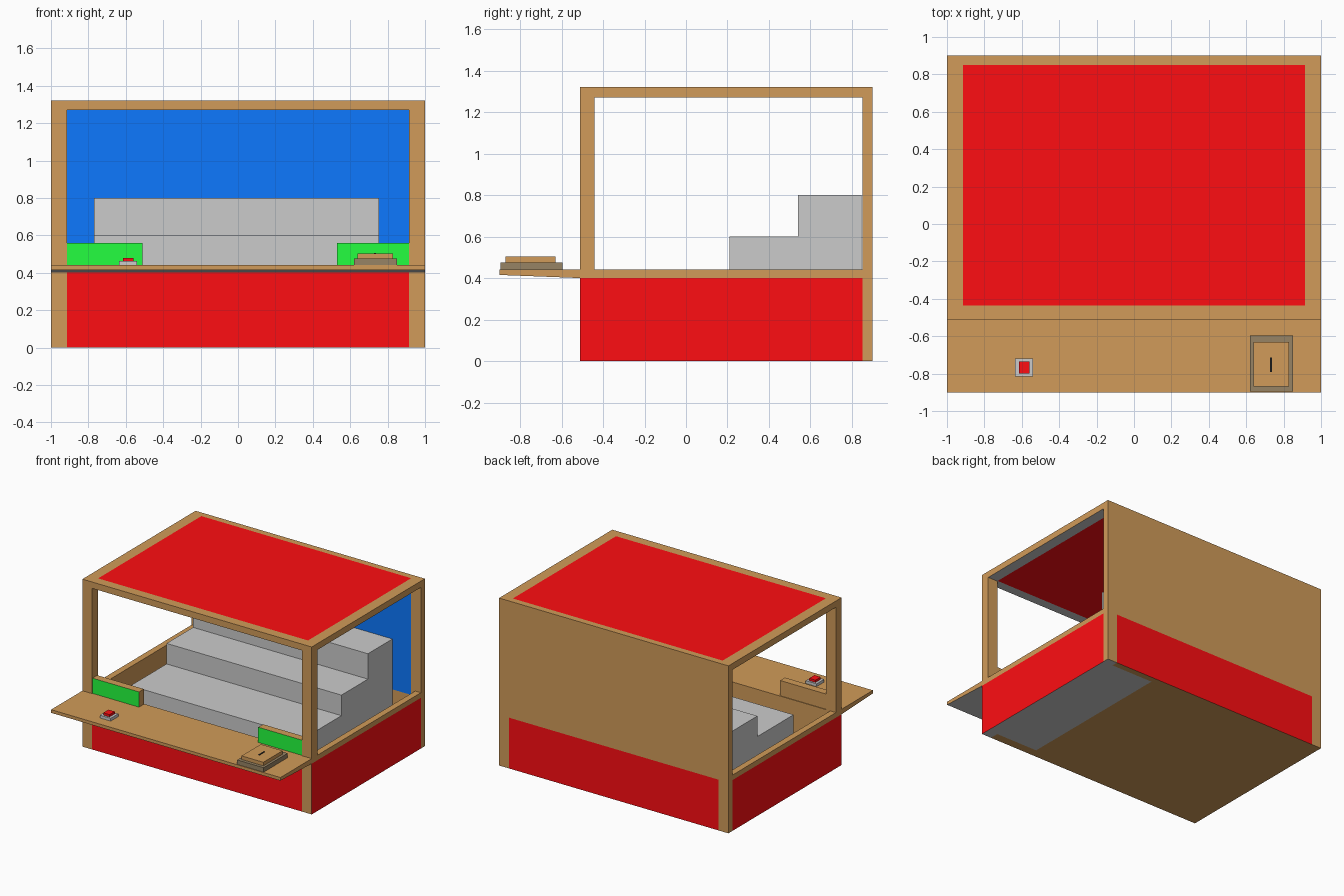
import bpy, bmesh
from mathutils import Vector

if "Cube" in bpy.data.objects:
    bpy.data.objects.remove(bpy.data.objects["Cube"])


def material(name, rgb):
    m = bpy.data.materials.new(name)
    m.diffuse_color = (*rgb, 1)
    m.use_nodes = True
    m.node_tree.nodes["Principled BSDF"].inputs["Base Color"].default_value = m.diffuse_color
    return m


WOOD = material("wood", (.64, .33, .10))
RED = material("red", (1, .004, .006))
BLUE = material("blue", (.004, .19, 1))
GREEN = material("green", (.017, 1, .05))
TAUPE = material("taupe", (.31, .23, .13))
BLACK = material("black", (.01, .01, .01))
GREY = material("grey", (.6, .6, .6))

AXES = {'+x': (1, 0, 0), '-x': (-1, 0, 0), '+y': (0, 1, 0),
        '-y': (0, -1, 0), '+z': (0, 0, 1), '-z': (0, 0, -1)}


def prism(name, profile, x0, x1, mat=None, faces=None):
    """Extrude a (y, z) profile along x; faces maps a direction to another material."""
    bm = bmesh.new()
    face = bm.faces.new([bm.verts.new((x0, y, z)) for y, z in profile])
    ext = bmesh.ops.extrude_face_region(bm, geom=[face])
    bmesh.ops.translate(bm, vec=(x1 - x0, 0, 0),
                        verts=[v for v in ext['geom'] if isinstance(v, bmesh.types.BMVert)])
    bmesh.ops.recalc_face_normals(bm, faces=bm.faces)
    bm.normal_update()
    mats = [mat] if mat else []
    for side, other in (faces or {}).items():
        mats.append(other)
        for f in bm.faces:
            if f.normal.dot(Vector(AXES[side])) > .95:
                f.material_index = len(mats) - 1
    me = bpy.data.meshes.new(name)
    bm.to_mesh(me)
    bm.free()
    for m in mats:
        me.materials.append(m)
    ob = bpy.data.objects.new(name, me)
    bpy.context.collection.objects.link(ob)
    return ob


def box(name, x, y, z, mat=None, faces=None):
    profile = [(y[0], z[0]), (y[1], z[0]), (y[1], z[1]), (y[0], z[1])]
    return prism(name, profile, x[0], x[1], mat, faces)


W = .915             # half width between the corner posts
F, B = -.51, .90     # front and back of the cabin

# Parts repeated on both sides
for label, s, out in (("left", -1, '-x'), ("right", 1, '+x')):
    def span(a, b):
        return sorted((s * a, s * b))
    under = GREY if s > 0 else WOOD
    box(label + "_side_wall", span(.95, 1), (-.44, .85), (0, .40), WOOD, {out: RED, '-z': under})
    box(label + "_side_rail", span(.95, 1), (-.44, .85), (.40, .44), WOOD)
    box(label + "_front_base_corner", span(W, 1), (F, -.44), (0, .40), WOOD, {out: RED, '-z': under})
    box(label + "_front_post", span(W, 1), (F, -.44), (.44, 1.27), WOOD)
    box(label + "_back_post", span(W, 1), (.85, B), (0, 1.27), WOOD, {'-z': under})
    box(label + "_roof_bar", span(W, 1), (F, B), (1.27, 1.32), WOOD, {'-z': GREY})

# Base panels and floor
box("front_base_panel", (-W, W), (F, -.44), (0, .40), WOOD, {'-y': RED})
box("back_base_panel", (-W, W), (.85, B), (0, .40), WOOD, {'+y': RED})
box("floor", (-.95, .55), (-.44, .85), (0, .02), WOOD)
box("floor_end", (.55, .95), (-.44, .85), (0, .02), WOOD, {'-z': GREY})

# Back wall above the base
box("back_wall", (-W, W), (.85, B), (.40, 1.27), WOOD, {'-y': BLUE})

# Roof frame and panel
box("roof_front_bar", (-W, W), (F, -.435), (1.27, 1.32), WOOD, {'-z': GREY})
box("roof_back_bar", (-W, W), (.85, B), (1.27, 1.32), WOOD)
box("roof_panel", (-W, W), (-.435, .85), (1.27, 1.32), RED)

# Counter, thinner towards its front edge
prism("counter", [(-.90, .415), (F, .40), (-.44, .40), (-.44, .44), (-.90, .44)],
      -1, 1, WOOD, {'-z': GREY})

# Low signboards on the counter
box("left_signboard", (-W, -.51), (-.505, -.445), (.44, .56), WOOD, {'-y': GREEN})
box("right_signboard", (.53, W), (-.505, -.445), (.44, .56), WOOD, {'-y': GREEN})

# Stepped display
prism("display_steps", [(-.24, .02), (.845, .02), (.845, .80), (.54, .80),
                        (.54, .60), (.21, .60), (.21, .438), (-.24, .438)], -.77, .755)

# Push button
box("button_base", (-.635, -.54), (-.815, -.72), (.44, .462))
box("button", (-.615, -.56), (-.80, -.735), (.462, .48), RED)

# Coin box with slot
box("coin_box_base", (.62, .85), (-.895, -.595), (.44, .475), TAUPE)
box("coin_box_lid", (.64, .83), (-.87, -.63), (.475, .503), WOOD)
box("coin_slot", (.727, .739), (-.79, -.715), (.495, .505), BLACK)
